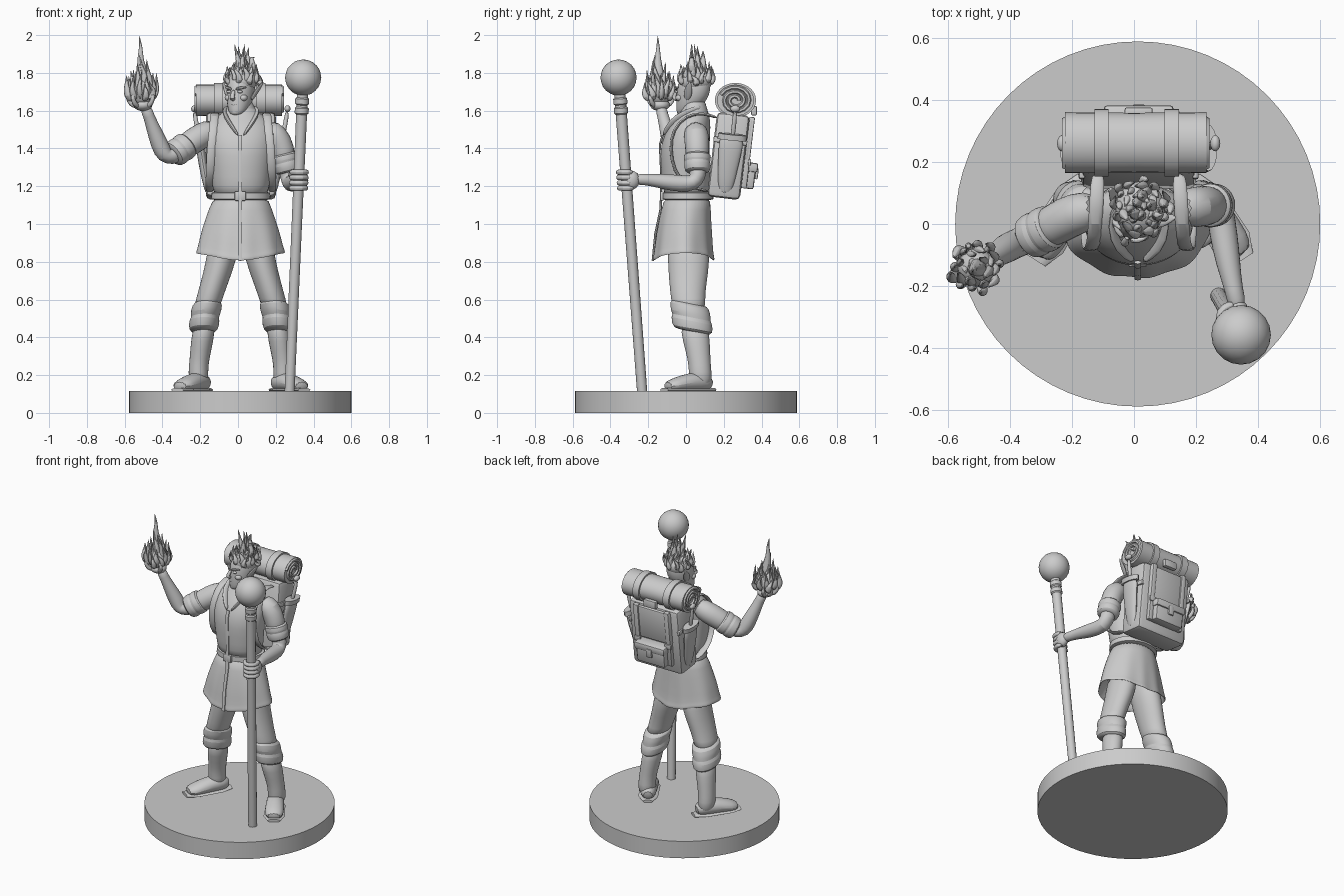
import bpy, bmesh, math, random
from mathutils import Vector, Matrix

random.seed(4)
X, Y, Z = Vector((1, 0, 0)), Vector((0, 1, 0)), Vector((0, 0, 1))
CX = 0.015                                   # body centre line
I4 = Matrix.Identity(4)


def finish(name, bm, M=I4, sub=0):
    bmesh.ops.recalc_face_normals(bm, faces=bm.faces)
    me = bpy.data.meshes.new(name)
    bm.to_mesh(me)
    bm.free()
    ob = bpy.data.objects.new(name, me)
    bpy.context.collection.objects.link(ob)
    ob.matrix_world = M
    if sub:
        ob.modifiers.new("smooth", 'SUBSURF').levels = sub
        ob.modifiers["smooth"].render_levels = sub
    return ob


def skin(bm, rings):
    vs = [[bm.verts.new(p) for p in r] for r in rings]
    n = len(vs[0])
    for a, b in zip(vs, vs[1:]):
        for i in range(n):
            bm.faces.new((a[i], a[(i + 1) % n], b[(i + 1) % n], b[i]))
    bm.faces.new(vs[0])
    bm.faces.new(vs[-1][::-1])


def loft(name, rings, n=20, M=I4, sub=1, tweak=None):
    """Stack of horizontal ellipses (x, y, z, rx, ry)."""
    bm = bmesh.new()
    ts = [2 * math.pi * i / n for i in range(n)]
    skin(bm, [[(x + rx * math.cos(t), y + ry * math.sin(t), z) for t in ts]
              for x, y, z, rx, ry in rings])
    if tweak:
        for v in bm.verts:
            tweak(v)
    return finish(name, bm, M, sub)


def add_limb(bm, pts, ref, n):
    P = [Vector(p[:3]) for p in pts]
    rings = []
    for i, p in enumerate(pts):
        d = (P[min(i + 1, len(P) - 1)] - P[max(i - 1, 0)]).normalized()
        side = d.cross(ref).normalized()
        up = side.cross(d)
        ra, rb = p[3], p[-1]
        rings.append([P[i] + side * ra * math.cos(2 * math.pi * k / n)
                      + up * rb * math.sin(2 * math.pi * k / n) for k in range(n)])
    skin(bm, rings)


def limb(name, *paths, ref=Z, n=12, M=I4, sub=1):
    """Tubes along points (x, y, z, r) or (x, y, z, side, up)."""
    bm = bmesh.new()
    for p in paths:
        add_limb(bm, p, ref, n)
    return finish(name, bm, M, sub)


def blob(name, loc, size, M=I4):
    bm = bmesh.new()
    bmesh.ops.create_uvsphere(bm, u_segments=16, v_segments=10, radius=1,
                              matrix=Matrix.Translation(loc) @ Matrix.Diagonal((*size, 1)))
    return finish(name, bm, M)


def box(name, loc, size, M=I4, bevel=0.006):
    bm = bmesh.new()
    bmesh.ops.create_cube(bm, size=1, matrix=Matrix.Translation(loc) @ Matrix.Diagonal((*size, 1)))
    bmesh.ops.bevel(bm, geom=bm.edges[:], offset=bevel, segments=2, affect='EDGES', profile=0.5)
    return finish(name, bm, M)


def flame(name, c, count, r0, r1, zs, hs, lean):
    """Ring-scattered curling tongues of fire."""
    bm = bmesh.new()
    for i in range(count):
        a = i * 2.4
        f = math.sqrt((i + 0.5) / count)
        u = Vector((math.cos(a), math.sin(a), 0))
        w = Vector((-u.y, u.x, 0)) * random.uniform(-0.02, 0.02)
        h = hs * random.uniform(0.6, 1.1) * (1.25 - 0.6 * f)
        b = Vector(c) + u * r0 * f + Z * zs * (1 - f)
        r = r1 * random.uniform(0.8, 1.2)
        path = [(0, 0, .7), (lean * f, .25, 1), (lean * 1.5 * f, .5, .6), (lean * 1.1 * f, .78, .3), (lean * 1.3 * f, 1, .03)]
        add_limb(bm, [(*(b + u * o + w * math.sin(t * 5) + Z * h * t), r * k) for o, t, k in path], X + Y * 0.3, 7)
    return finish(name, bm, sub=1)


# Round base
bm = bmesh.new()
bmesh.ops.create_cone(bm, cap_ends=True, segments=64, radius1=0.588, radius2=0.588, depth=0.115,
                      matrix=Matrix.Translation((0.012, 0, 0.0575)))
finish("base", bm)

# Staff with ball and collars
s0, s1 = Vector((0.273, -0.232, 0.11)), Vector((0.345, -0.357, 1.775))
st = lambda t, r: (*s0.lerp(s1, t), r)
limb("staff_shaft", [st(0, .027), st(.5, .028), st(.95, .03)], ref=X, n=14, sub=0)
for i, t in enumerate((.895, .925)):
    limb("staff_collar", [st(t - .012, .03), st(t - .008, .037), st(t + .008, .037), st(t + .012, .03)], ref=X, sub=0)
bm = bmesh.new()
bmesh.ops.create_icosphere(bm, subdivisions=3, radius=0.096, matrix=Matrix.Translation(s1))
finish("staff_ball", bm)

# Legs, rolled trousers and shoes
for s in (-1, 1):
    m = lambda rows: [(CX + s * r[0], *r[1:]) for r in rows]
    loft("trouser_leg", m([(.08, .01, .95, .085, .11), (.105, .015, .8, .08, .112), (.14, .01, .69, .074, .1),
                           (.168, .01, .6, .07, .09), (.185, .02, .54, .07, .09)]))
    tilt = lambda v: setattr(v.co, 'z', v.co.z - 0.2 * (v.co.y - 0.025))
    loft("trouser_cuff", m([(.17, .015, .585, .066, .088), (.178, .02, .57, .082, .105), (.188, .025, .52, .08, .108),
                            (.19, .03, .505, .072, .1), (.192, .03, .495, .082, .11), (.198, .035, .44, .08, .11),
                            (.2, .035, .43, .055, .08)]), tweak=tilt)
    loft("shin", m([(.19, .04, .48, .06, .078), (.205, .055, .38, .06, .072), (.22, .07, .28, .052, .06),
                    (.226, .075, .22, .052, .06), (.222, .08, .14, .055, .062)]))
    limb("shoe", m([(.178, .135, .15, .03, .03), (.205, .095, .165, .056, .055), (.25, .02, .163, .058, .052),
                    (.3, -.06, .148, .064, .038), (.328, -.105, .138, .045, .026)]))
    limb("shoe_sole", m([(.172, .145, .122, .03, .01), (.21, .085, .122, .06, .01), (.3, -.06, .122, .066, .01),
                         (.335, -.115, .122, .04, .01)]), sub=0)


# Flared tunic skirt with pleats, higher at the sides
def hem(v):
    a = math.atan2(v.co.y, v.co.x - CX)
    k = max(0, min(1, (1.1 - v.co.z) / .3))
    v.co.x += 0.006 * k * math.cos(a) * math.cos(9 * a)
    v.co.y += 0.006 * k * math.sin(a) * math.cos(9 * a)
    v.co.z += 0.04 * k * math.cos(a) ** 2


loft("tunic_skirt", [(.012, -.01, .93, .19, .13), (.01, -.012, .81, .222, .148), (.01, -.012, .802, .236, .162),
                     (.01, -.012, .825, .234, .162), (.01, -.012, .835, .228, .156), (.01, -.01, .95, .206, .148),
                     (.012, 0, 1.08, .165, .13), (.015, .01, 1.16, .14, .122)], n=40, tweak=hem)
loft("torso", [(CX, .01, 1.13, .14, .122), (CX, 0, 1.2, .152, .127), (CX, -.003, 1.3, .162, .13),
               (CX, -.008, 1.42, .178, .132), (CX, .02, 1.52, .178, .112), (CX, .04, 1.57, .13, .085),
               (CX, .048, 1.605, .07, .065), (CX, .04, 1.68, .055, .055)], n=28)
loft("belt", [(CX, .01, 1.128, .14, .122), (CX, .01, 1.132, .157, .135), (CX, .01, 1.165, .155, .134),
              (CX, .01, 1.169, .14, .12)], n=32, sub=0)
box("belt_buckle", (.012, -.128, 1.148), (.06, .02, .05))
limb("tunic_front_seam", [(.012, -.176, .805, .006, .012), (.012, -.162, .95, .006, .012), (.012, -.134, 1.08, .006, .012),
                          (.012, -.13, 1.25, .006, .012), (.012, -.138, 1.42, .006, .012), (.012, -.123, 1.47, .006, .012)],
     ref=X, n=6, sub=0)
for s in (-1, 1):
    limb("collar_lapel", [(CX, .11, 1.605, .012, .028), (CX + s * .07, .075, 1.605, .012, .03),
                          (CX + s * .088, 0, 1.585, .012, .032), (CX + s * .06, -.075, 1.535, .012, .034),
                          (CX + s * .012, -.125, 1.465, .008, .006)], ref=Vector((s * .6, -.5, .7)), n=8)
    # Pack shoulder straps
    limb("shoulder_strap", [(CX + s * x, y, z, .009, .025) for x, y, z in
                            ((.13, .17, 1.56), (.135, .09, 1.59), (.14, 0, 1.575), (.145, -.07, 1.5), (.158, -.085, 1.4),
                             (.162, -.065, 1.28), (.165, 0, 1.2), (.165, .13, 1.17))], ref=X, n=8)

# Raised arm
limb("raised_sleeve", [(-.11, .05, 1.51, .06), (-.19, .035, 1.47, .072), (-.25, 0, 1.43, .07), (-.31, -.03, 1.385, .066)], ref=Y)
limb("raised_sleeve_cuff", [(-.262, -.005, 1.425, .06), (-.268, -.008, 1.42, .077), (-.298, -.024, 1.398, .077),
                            (-.304, -.027, 1.394, .07), (-.31, -.03, 1.39, .077), (-.342, -.046, 1.366, .074),
                            (-.348, -.05, 1.362, .05)], ref=Y, n=16)
limb("raised_forearm", [(-.3, -.03, 1.39, .05), (-.355, -.052, 1.352, .05), (-.39, -.068, 1.365, .05),
                        (-.415, -.08, 1.42, .049), (-.45, -.105, 1.51, .038), (-.475, -.125, 1.58, .029),
                        (-.49, -.132, 1.615, .035)], ref=Y)
blob("raised_palm", (-.503, -.138, 1.63), (.05, .052, .032))
hc = Vector((-.508, -.14, 1.63))
fingers = []
for a in (110, 150, 190, 230, 320):
    u = Vector((math.cos(math.radians(a)), math.sin(math.radians(a)), 0))
    fingers.append([(*(hc + u * o + Z * z), r) for o, z, r in ((.03, -.01, .014), (.06, .005, .015), (.078, .035, .013), (.072, .065, .009))])
limb("raised_fingers", *fingers, ref=Vector((.4, .7, .1)), n=8)

# Hand fire
blob("hand_fire_core", (-.508, -.14, 1.7), (.062, .062, .075))
flame("hand_fire", (-.508, -.14, 1.65), 26, .058, .024, .05, .2, .022)
limb("hand_fire_tip", [(-.51, -.14, 1.72, .04), (-.5, -.145, 1.8, .032), (-.52, -.15, 1.87, .018),
                       (-.512, -.147, 1.93, .011), (-.524, -.15, 2.0, .001)], ref=X, n=8)

# Arm holding the staff
limb("staff_sleeve", [(.14, .05, 1.51, .06), (.205, .055, 1.47, .07), (.237, .06, 1.4, .066), (.255, .06, 1.3, .06)], ref=Y)
limb("staff_sleeve_cuff", [(.241, .06, 1.375, .055), (.243, .06, 1.368, .074), (.25, .06, 1.335, .073), (.252, .06, 1.328, .067),
                           (.254, .06, 1.32, .073), (.264, .062, 1.28, .07), (.266, .062, 1.273, .05)], ref=Y, n=16)
limb("staff_forearm", [(.255, .06, 1.32, .05), (.27, .065, 1.25, .048), (.278, .04, 1.215, .046), (.288, -.03, 1.213, .047),
                       (.302, -.12, 1.225, .042), (.323, -.22, 1.237, .028), (.335, -.27, 1.235, .034)], ref=X)
blob("staff_palm", (.338, -.29, 1.232), (.034, .045, .05))
grip = []
for k in range(4):
    z = 1.19 + k * .028
    c = s0.lerp(s1, (z - .11) / 1.665)
    grip.append([(c.x + .043 * math.cos(a), c.y + .043 * math.sin(a), z, .015)
                 for a in [math.radians(60 - 42 * j) for j in range(7)]])
limb("staff_fingers", *grip, n=8)
limb("staff_thumb", [(.325, -.26, 1.25, .018), (.288, -.27, 1.262, .018), (.272, -.3, 1.262, .016), (.283, -.335, 1.258, .01)], n=8)

# Head, turned toward the raised hand
H = Matrix.Translation((.015, .04, 0)) @ Matrix.Rotation(math.radians(-24), 4, 'Z')
loft("head", [(0, -.068, 1.575, .022, .018), (0, -.05, 1.59, .044, .045), (0, -.022, 1.63, .062, .075), (0, -.004, 1.68, .072, .092),
              (0, .005, 1.74, .074, .092), (0, .01, 1.78, .062, .076), (0, .01, 1.81, .03, .04)], M=H)
limb("nose", [(0, -.088, 1.71, .009), (0, -.108, 1.685, .013), (0, -.116, 1.668, .016), (0, -.092, 1.655, .012)], ref=X, n=8, M=H)
limb("lips", [(-.03, -.08, 1.632, .004), (0, -.096, 1.632, .009), (.03, -.08, 1.632, .004)], n=8, M=H)
blob("chin", (0, -.074, 1.595), (.024, .02, .02), H)
for s in (-1, 1):
    limb("brow", [(s * .01, -.096, 1.712, .01), (s * .04, -.086, 1.722, .009), (s * .062, -.06, 1.724, .005)], n=8, M=H)
    blob("eye", (s * .032, -.083, 1.7), (.014, .01, .008), H)
    blob("cheek", (s * .042, -.062, 1.668), (.022, .022, .018), H)
    limb("pointed_ear", [(s * .064, -.012, 1.655, .008, .012), (s * .078, 0, 1.685, .01, .026), (s * .095, .015, 1.715, .009, .024),
                         (s * .118, .032, 1.755, .004, .006)], ref=Y, n=8, M=H)
# Flaming hair
blob("hair_cap", (.02, .05, 1.755), (.08, .088, .065))
flame("flame_hair", (.022, .052, 1.735), 36, .082, .022, .07, .125, .012)
limb("hair_tips", *[[(x, y, 1.79, .026), (x + .012, y, 1.84, .022), (x - .006, y, 1.89, .011), (x + d, y, h, .001)]
                    for x, y, d, h in ((0, .03, -.02, 1.96), (.05, .06, .01, 1.94), (.02, .09, .02, 1.92), (.07, .03, .03, 1.88))],
     ref=X, n=7)

# Backpack: body, flap, pocket, straps (local frame leans backward)
B = Matrix.Translation((CX, .225, 1.36)) @ Matrix.Rotation(-.12, 4, 'X')
box("pack_body", (0, 0, 0), (.37, .175, .45), B, .025)
box("pack_flap", (0, .093, .1), (.27, .025, .22), B, .01)
box("pack_pocket", (0, .115, -.095), (.21, .075, .13), B, .012)
box("pack_pocket_flap", (0, .12, -.045), (.225, .085, .05), B, .012)
box("pack_pocket_tab", (0, .16, -.075), (.04, .015, .06), B)
for s in (-1, 1):
    box("pack_strap", (s * .115, .1, .03), (.035, .03, .38), B)
    box("pack_buckle", (s * .115, .115, -.02), (.05, .015, .035), B)
    box("pack_side_band", (s * .183, 0, .08), (.02, .18, .03), B)
    # Sheathed tools on the pack sides
    m = lambda rows: [(CX + s * r[0], *r[1:]) for r in rows]
    limb("tool_sheath", m([(.222, .245, 1.47, .024, .07), (.213, .235, 1.4, .026, .066), (.19, .215, 1.25, .022, .05),
                           (.17, .205, 1.15, .015, .035)]), ref=Y)
    limb("tool_rim", m([(.224, .246, 1.475, .03, .076), (.22, .243, 1.445, .03, .076)]), ref=Y, n=16, sub=0)
    limb("tool_handle", m([(.218, .245, 1.45, .014), (.236, .255, 1.53, .012), (.246, .26, 1.6, .013)]), ref=Y, n=10)
    blob("tool_pommel", (CX + s * .247, .26, 1.61), (.016, .026, .018))

# Bedroll with straps and rolled ends
R = (.262, 1.655)
limb("bedroll", [(x, *R, .098 * k, .083 * k) for x, k in ((-.215, .9), (-.222, .9), (-.222, 1), (-.2, 1.0), (0, .98), (.21, 1.0), (.234, 1), (.234, .9), (.225, .9))],
     n=28, sub=0)
for x in (-.105, .122):
    limb("bedroll_strap", [(x - .023, *R, .09, .075), (x - .023, *R, .109, .092), (x + .023, *R, .109, .092), (x + .023, *R, .09, .075)], n=28, sub=0)
for x in (-.222, .234):
    limb("bedroll_spiral", [(x, R[0] + 1.15 * q * math.cos(a), R[1] + q * math.sin(a), .011)
                            for a, q in [(i * .45, .016 + i * .0017) for i in range(35)]], ref=X, n=6, sub=0)
box("bedroll_buckle", (.015, .36, 1.6), (.09, .03, .05))

bpy.ops.object.select_all(action='SELECT')
bpy.context.view_layer.objects.active = bpy.data.objects["base"]
bpy.ops.object.shade_smooth_by_angle(angle=math.radians(35))
